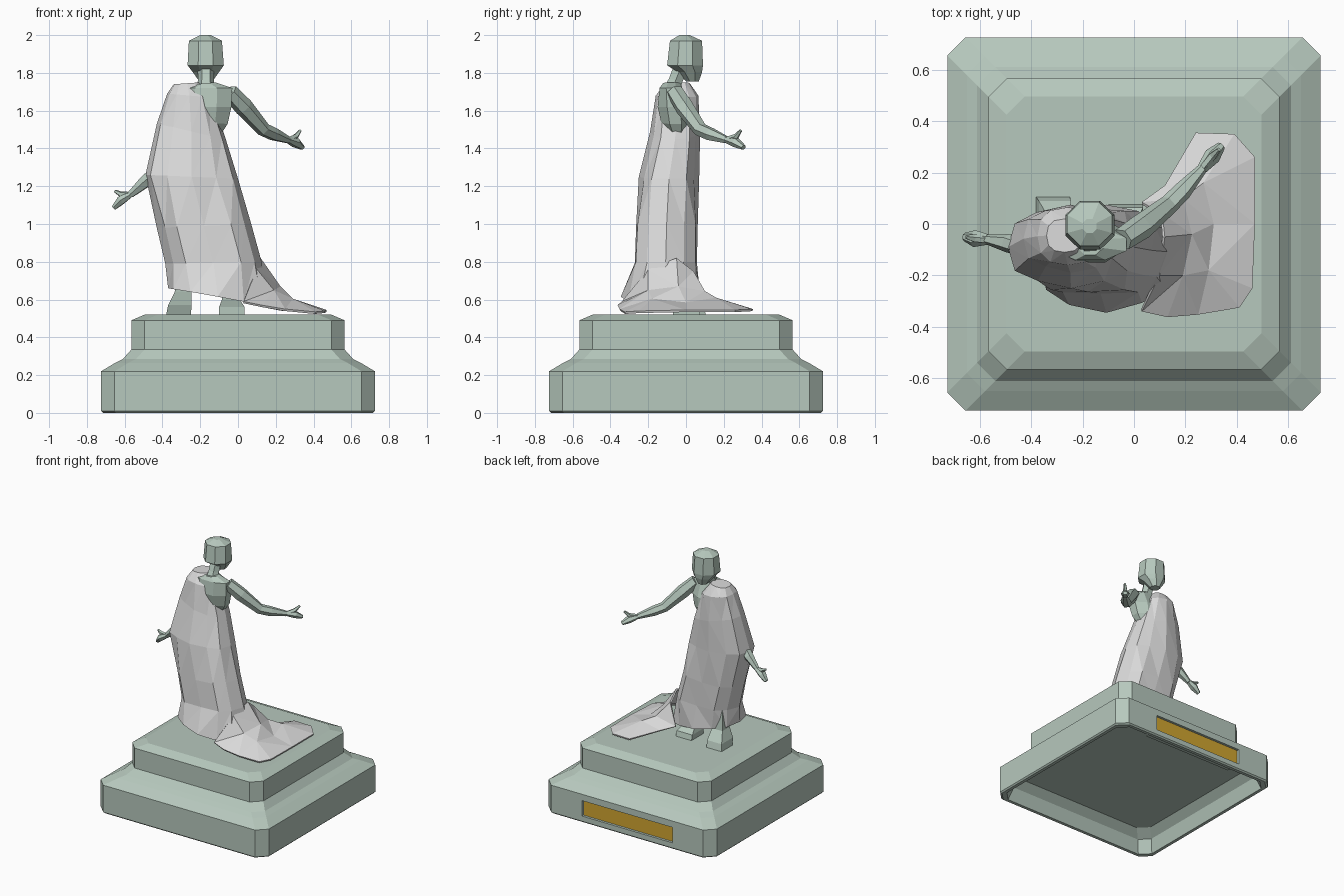
import bpy, bmesh, math, random
from mathutils import Vector

if "Cube" in bpy.data.objects:
    bpy.data.objects.remove(bpy.data.objects["Cube"])

random.seed(4)


def material(name, rgb):
    m = bpy.data.materials.new(name)
    m.diffuse_color = (*rgb, 1)
    m.use_nodes = True
    m.node_tree.nodes["Principled BSDF"].inputs["Base Color"].default_value = m.diffuse_color
    return m


STONE = material("green patina", (0.47, 0.58, 0.51))
CLOTH = material("pale cloth", (0.70, 0.70, 0.70))
GOLD = material("gold", (0.64, 0.38, 0.03))


def mesh(name, verts, faces, mat, tri=False, closed=True):
    bm = bmesh.new()
    vs = [bm.verts.new(v) for v in verts]
    for f in faces:
        bm.faces.new([vs[i] for i in f])
    if tri:
        bmesh.ops.triangulate(bm, faces=bm.faces)
    if closed:
        bmesh.ops.recalc_face_normals(bm, faces=bm.faces)
    me = bpy.data.meshes.new(name)
    bm.to_mesh(me)
    bm.free()
    me.materials.append(mat)
    ob = bpy.data.objects.new(name, me)
    bpy.context.collection.objects.link(ob)
    return ob


def skin(name, rings, mat, caps=(True, True), tri=False):
    n = len(rings[0])
    verts = [p for r in rings for p in r]
    faces = [(k * n + i, k * n + (i + 1) % n, (k + 1) * n + (i + 1) % n, (k + 1) * n + i)
             for k in range(len(rings) - 1) for i in range(n)]
    if caps[0]:
        faces.append(tuple(range(n)))
    if caps[1]:
        faces.append(tuple(range(len(verts) - n, len(verts))))
    return mesh(name, verts, faces, mat, tri)


def section(n, turn, p):
    """Unit outline reaching exactly +-1 on both axes."""
    soft = lambda v: math.copysign(abs(v) ** p, v) if abs(v) > 1e-6 else 0
    pts = [(soft(math.cos(turn + 2 * math.pi * i / n)), soft(math.sin(turn + 2 * math.pi * i / n)))
           for i in range(n)]
    mx, my = max(a for a, b in pts), max(b for a, b in pts)
    return [(a / mx, b / my) for a, b in pts]


def loft(name, levels, mat, n=8, turn=None, p=1, fold=0, caps=(True, True)):
    """Levels are (z at left, z at right, x0, x1, y0, y1)."""
    sec = section(n, math.pi / n if turn is None else turn, p)
    rings = []
    for k, (zl, zr, x0, x1, y0, y1) in enumerate(levels):
        f = fold if 1 < k else 0
        ring = []
        for i, (a, b) in enumerate(sec):
            s = 1 - f * ((i + k // 2) % 2) * random.uniform(0.4, 1)
            if abs(a) > 0.98:
                s = 1
            ring.append(((x0 + x1) / 2 + a * s * (x1 - x0) / 2,
                         (y0 + y1) / 2 + b * s * (y1 - y0) / 2,
                         zl + (zr - zl) * (a + 1) / 2))
        rings.append(ring)
    return skin(name, rings, mat, caps, tri=fold > 0)


def tube(name, pts, radii, mat, n=6, flat=1.0):
    rings = []
    pts = [Vector(q) for q in pts]
    for i, q in enumerate(pts):
        d = (pts[min(i + 1, len(pts) - 1)] - pts[max(i - 1, 0)]).normalized()
        up = Vector((0, 0, 1)) if abs(d.z) < 0.95 else Vector((0, 1, 0))
        s = d.cross(up).normalized()
        u = s.cross(d)
        rings.append([q + radii[i] * (s * math.cos(t) + u * flat * math.sin(t))
                      for t in (2 * math.pi * j / n for j in range(n))])
    return skin(name, rings, mat)


def box(name, x0, x1, y0, y1, z0, z1, mat):
    return loft(name, [(z0, z0, x0, x1, y0, y1), (z1, z1, x0, x1, y0, y1)], mat, n=4)


# Plinth: hollow underside, moulded step, upper block, chamfered corners
def square(h, z, c=0.07):
    q = h - c
    return [(h, -q, z), (h, q, z), (q, h, z), (-q, h, z), (-h, q, z), (-h, -q, z), (-q, -h, z), (q, -h, z)]


profile = [(0.60, 0.15), (0.66, 0.10), (0.69, 0.0), (0.715, 0.0), (0.725, 0.01), (0.725, 0.22),
           (0.65, 0.265), (0.61, 0.285), (0.565, 0.335), (0.565, 0.49), (0.495, 0.52)]
plinth = skin("plinth", [square(h, z) for h, z in profile], STONE)

# Plaque recess, plaque and its backing inside the hollow
cutter = box("plaque_cutter", -0.39, 0.39, 0.706, 0.8, 0.05, 0.17, STONE)
cutter.hide_render = True
mod = plinth.modifiers.new("recess", "BOOLEAN")
mod.operation, mod.object, mod.solver = "DIFFERENCE", cutter, "EXACT"
bpy.context.view_layer.objects.active = plinth
bpy.ops.object.modifier_apply(modifier=mod.name)
bpy.data.objects.remove(cutter)
box("plaque", -0.385, 0.385, 0.703, 0.709, 0.053, 0.167, GOLD)
box("plaque_backing", -0.39, 0.39, 0.60, 0.685, 0.05, 0.16, STONE)

# Head, neck and torso (figure faces +y)
loft("head", [(2.0, 2.0, -0.20, -0.145, -0.035, 0.02), (1.97, 1.97, -0.26, -0.085, -0.085, 0.085),
              (1.84, 1.84, -0.267, -0.075, -0.10, 0.09), (1.805, 1.805, -0.24, -0.10, -0.045, 0.085),
              (1.755, 1.755, -0.205, -0.135, 0.0, 0.068)], STONE)
tube("neck", [(-0.17, -0.085, 1.68), (-0.17, -0.055, 1.76), (-0.17, -0.015, 1.86)],
     (0.055, 0.042, 0.045), STONE)
loft("torso", [(1.74, 1.75, -0.22, -0.12, -0.12, -0.03), (1.72, 1.72, -0.31, -0.03, -0.14, -0.02),
               (1.62, 1.62, -0.30, -0.035, -0.15, 0.02), (1.54, 1.53, -0.28, -0.055, -0.13, 0.02),
               (1.46, 1.46, -0.27, -0.10, -0.09, 0.0)], STONE)

# Arms with palm and thumb
ARMS = {
    "right": [(-0.045, -0.06, 1.70), (0.03, -0.01, 1.62), (0.135, 0.075, 1.50), (0.19, 0.13, 1.475), (0.265, 0.215, 1.445)],
    "left": [(-0.30, -0.05, 1.66), (-0.35, -0.07, 1.50), (-0.42, -0.09, 1.29), (-0.49, -0.075, 1.225), (-0.57, -0.06, 1.155)],
}
HANDS = {"right": ((0.305, 0.265, 1.43), (0.34, 0.305, 1.405), (0.33, 0.29, 1.495)),
         "left": ((-0.62, -0.057, 1.125), (-0.658, -0.05, 1.085), (-0.653, -0.05, 1.175))}
for side, path in ARMS.items():
    tube(side + "_arm", path, (0.045, 0.05, 0.038, 0.036, 0.02), STONE)
    palm, tip, thumb = HANDS[side]
    tube(side + "_hand", [path[-1], palm, tip], (0.021, 0.033, 0.017), STONE, flat=0.8)
    knuckle = Vector(palm) + Vector((0, 0, 0.032))
    tube(side + "_thumb", [path[-1], knuckle, thumb], (0.016, 0.016, 0.008), STONE, n=5)

# Legs and feet under the hem
loft("left_foot", [(0.80, 0.80, -0.32, -0.25, -0.07, 0.01), (0.64, 0.64, -0.335, -0.245, -0.06, 0.03),
                   (0.57, 0.57, -0.37, -0.245, -0.05, 0.09), (0.52, 0.52, -0.38, -0.25, -0.03, 0.105)], STONE, n=4)
loft("right_foot", [(0.75, 0.75, -0.08, 0.0, -0.09, -0.01), (0.60, 0.60, -0.085, 0.01, -0.08, 0.01),
                    (0.56, 0.56, -0.10, 0.035, -0.07, 0.065), (0.52, 0.52, -0.10, 0.035, -0.07, 0.075)], STONE, n=4)

# Draped cloak from the left shoulder to the hem
loft("cloak", [(1.74, 1.75, -0.34, -0.20, -0.11, 0.02), (1.69, 1.67, -0.375, -0.14, -0.16, 0.065),
               (1.53, 1.45, -0.43, -0.065, -0.19, 0.075), (1.26, 1.24, -0.49, 0.0, -0.25, 0.07),
               (0.98, 1.0, -0.43, 0.07, -0.275, 0.07), (0.79, 0.80, -0.385, 0.125, -0.285, 0.07),
               (0.66, 0.57, -0.37, 0.155, -0.345, 0.075)],
     CLOTH, n=12, turn=0, p=0.8, fold=0.09, caps=(True, False))

# Train spreading over the plinth: rows run from the skirt outwards
rows = [
    [(0.03, -0.34, 0.59), (0.10, -0.20, 0.76), (0.12, -0.05, 0.82), (0.11, 0.04, 0.75), (0.03, 0.085, 0.60)],
    [(0.13, -0.362, 0.57), (0.19, -0.20, 0.65), (0.225, -0.04, 0.67), (0.19, 0.10, 0.645), (0.12, 0.15, 0.57)],
    [(0.25, -0.352, 0.55), (0.29, -0.18, 0.605), (0.31, 0.0, 0.585), (0.27, 0.16, 0.61), (0.24, 0.355, 0.55)],
    [(0.41, -0.325, 0.535), (0.46, -0.25, 0.54), (0.47, 0.0, 0.545), (0.47, 0.26, 0.545), (0.39, 0.35, 0.55)],
]
verts = [v for r in rows for v in r]
faces = [(5 * k + i, 5 * k + 5 + i, 5 * k + 6 + i, 5 * k + i + 1) for k in range(3) for i in range(4)]
train = mesh("train", verts, faces, CLOTH, tri=True, closed=False)
solid = train.modifiers.new("thickness", "SOLIDIFY")
solid.thickness = 0.012
solid.offset = -1
